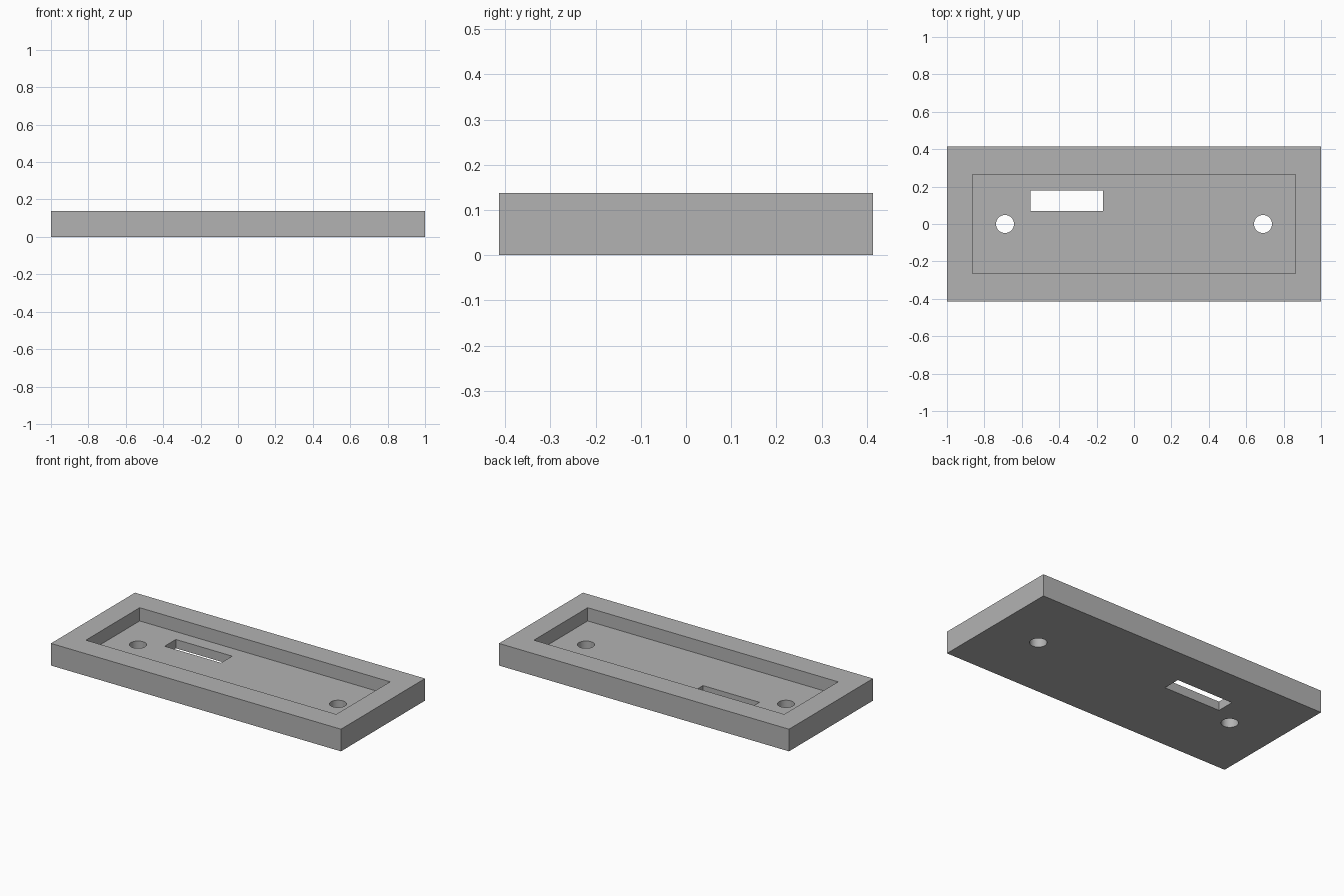
import bpy

if "Cube" in bpy.data.objects:
    bpy.data.objects.remove(bpy.data.objects["Cube"])

MM = 2 / 72.5  # drawing unit to scene unit

grey = bpy.data.materials.new("plain grey")
grey.diffuse_color = (0.45, 0.45, 0.45, 1)
grey.use_nodes = True
grey.node_tree.nodes["Principled BSDF"].inputs["Base Color"].default_value = grey.diffuse_color


def box(name, x0, x1, y0, y1, z0, z1):
    bpy.ops.mesh.primitive_cube_add(
        size=1, location=((x0 + x1) / 2 * MM, (y0 + y1) / 2 * MM, (z0 + z1) / 2 * MM))
    ob = bpy.context.object
    ob.name = name
    ob.scale = ((x1 - x0) * MM, (y1 - y0) * MM, (z1 - z0) * MM)
    bpy.ops.object.transform_apply(location=True, rotation=False, scale=True)
    ob.data.materials.append(grey)
    return ob


def hole(name, x):
    bpy.ops.mesh.primitive_cylinder_add(
        vertices=48, radius=1.75 * MM, depth=10 * MM, location=(x * MM, 0, 0))
    ob = bpy.context.object
    ob.name = name
    ob.data.materials.append(grey)
    return ob


# Solid plate
plate = box("tray_plate", -36.25, 36.25, -15, 15, 0, 5)

# Pocket, slot and the two screw holes
cutters = [
    box("pocket_cutter", -31.3, 31.3, -9.6, 9.6, 2, 7),
    box("slot_cutter", -20.1, -6, 2.5, 6.5, -2, 4),
    hole("left_hole_cutter", -25),
    hole("right_hole_cutter", 25),
]
for cutter in cutters:
    cutter.hide_render = True
    mod = plate.modifiers.new(cutter.name, 'BOOLEAN')
    mod.operation = 'DIFFERENCE'
    mod.solver = 'EXACT'
    mod.object = cutter

# Bake the cuts and remove the helpers
bpy.ops.object.select_all(action='DESELECT')
plate.select_set(True)
bpy.context.view_layer.objects.active = plate
for cutter in cutters:
    bpy.ops.object.modifier_apply(modifier=cutter.name)
    bpy.data.objects.remove(cutter)

# Smooth hole walls, crisp edges
bpy.ops.object.shade_smooth_by_angle()
